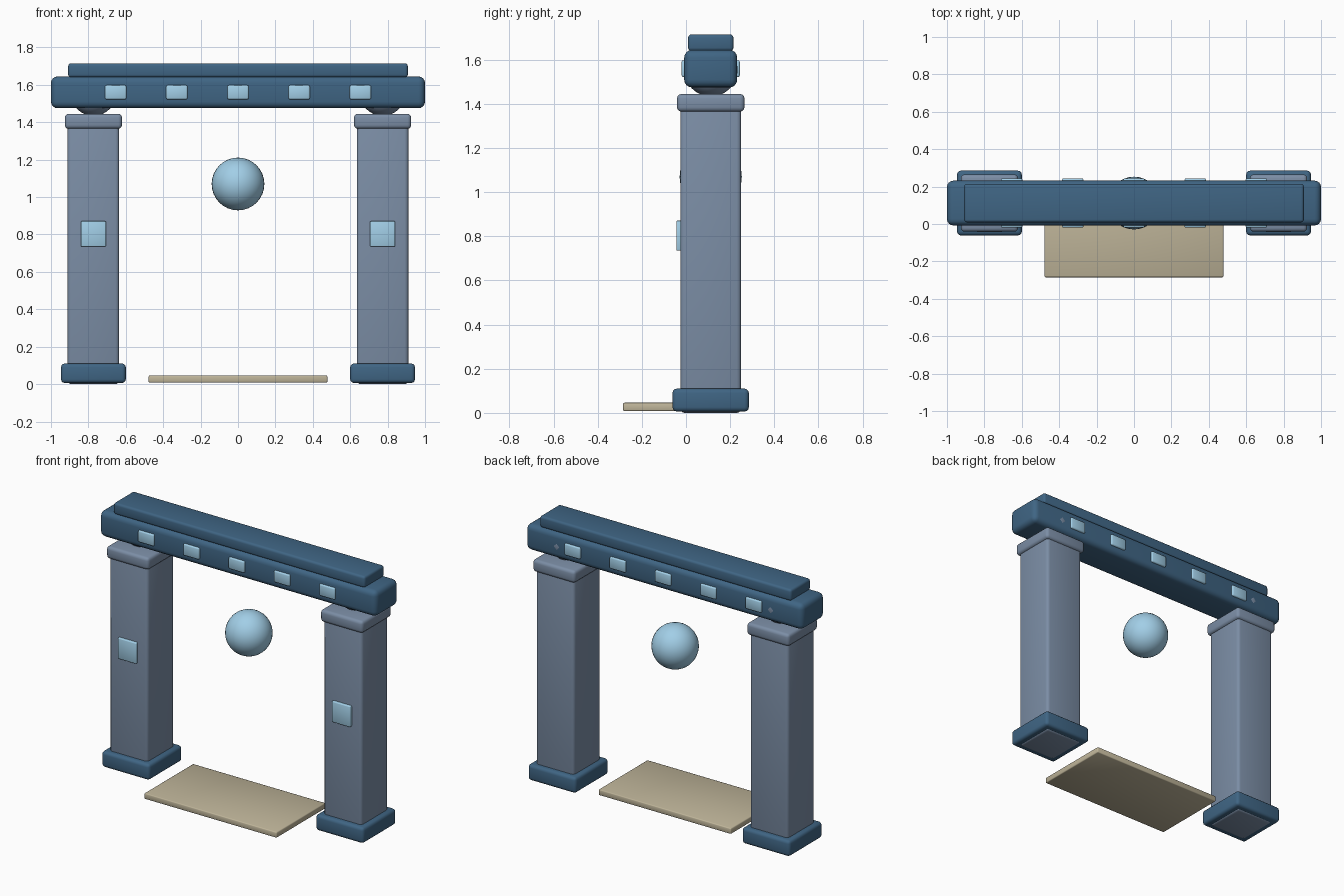
import bpy
import math

if "Cube" in bpy.data.objects:
    bpy.data.objects.remove(bpy.data.objects["Cube"])

YC = 0.112  # depth centre of the gate


def mat(name, rgb):
    m = bpy.data.materials.new(name)
    m.diffuse_color = (*rgb, 1)
    m.use_nodes = True
    m.node_tree.nodes["Principled BSDF"].inputs["Base Color"].default_value = m.diffuse_color
    return m


STONE = mat("stone", (0.20, 0.27, 0.38))
DARK = mat("dark_blue", (0.05, 0.13, 0.23))
GLOW = mat("light_blue", (0.36, 0.62, 0.80))
SAND = mat("sand", (0.52, 0.46, 0.32))


def box(name, x, y, z, material, bevel, segments=3):
    """Rounded box from (min, max) ranges on each axis."""
    bpy.ops.mesh.primitive_cube_add(size=1, location=[sum(r) / 2 for r in (x, y, z)])
    ob = bpy.context.object
    ob.name = name
    ob.scale = [r[1] - r[0] for r in (x, y, z)]
    bpy.ops.object.transform_apply(location=False, rotation=False, scale=True)
    mod = ob.modifiers.new("bevel", 'BEVEL')
    mod.width, mod.segments = bevel, segments
    bpy.ops.object.modifier_apply(modifier="bevel")
    bpy.ops.object.shade_smooth()
    ob.data.materials.append(material)
    return ob


def ball(name, loc, r, material):
    bpy.ops.mesh.primitive_uv_sphere_add(segments=32, ring_count=16, radius=r, location=loc)
    ob = bpy.context.object
    ob.name = name
    bpy.ops.object.shade_smooth()
    ob.data.materials.append(material)


def around(c, half):
    return (c - half, c + half)


# Pillars with base, capital, ball joint and front panel
for side, s in (("left", -1), ("right", 1)):
    x = 0.773 * s
    box(f"{side}_base", around(x, 0.173), around(YC, 0.173), (0.006, 0.11), DARK, 0.02)
    box(f"{side}_pillar", around(x, 0.138), around(YC, 0.138), (0, 1.39), STONE, 0.02)
    box(f"{side}_capital", around(x, 0.153), around(YC, 0.153), (1.365, 1.445), STONE, 0.02)
    ball(f"{side}_joint", (x, YC + 0.001, 1.555), 0.121, STONE)
    box(f"{side}_panel", around(x, 0.067), (-0.044, -0.01), around(0.803, 0.068), GLOW, 0.005, 2)

# Lintel beam and its top cap
box("beam", (-1, 1), around(YC, 0.12), (1.475, 1.645), DARK, 0.035, 4)
box("beam_cap", (-0.908, 0.908), around(YC, 0.103), (1.64, 1.715), DARK, 0.015)

# Lights on both faces of the beam
for i in range(5):
    for face, s in (("front", -1), ("back", 1)):
        box(f"{face}_light_{i + 1}", around((i - 2) * 0.327, 0.057),
            around(YC + s * 0.118, 0.014), around(1.56, 0.038), GLOW, 0.008, 2)

# Floating orb and threshold slab
ball("orb", (0, YC, 1.07), 0.141, GLOW)
box("threshold_slab", (-0.478, 0.478), (-0.285, 0.22), (0.008, 0.046), SAND, 0.006, 2)
